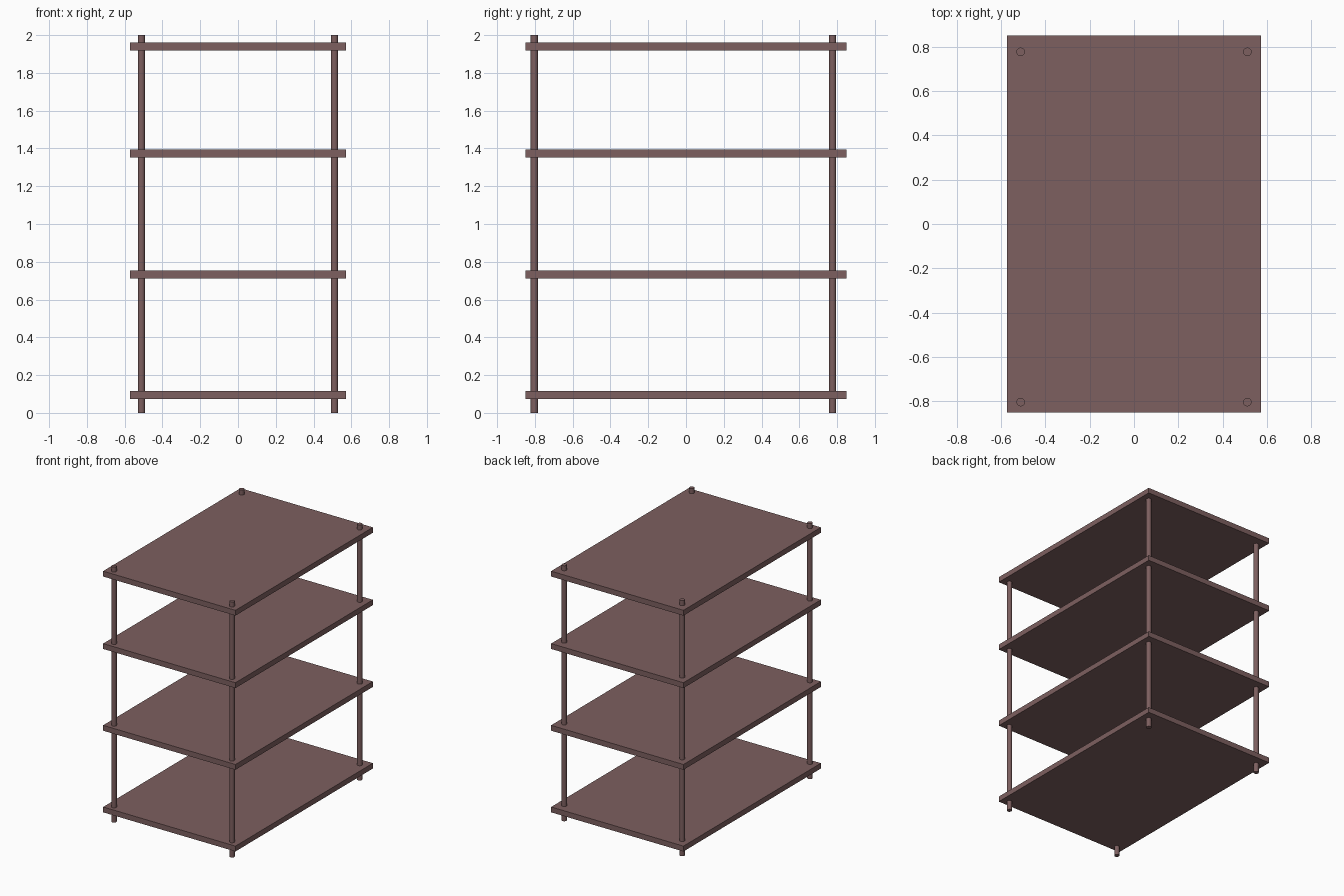
import bpy
import math

if "Cube" in bpy.data.objects:
    bpy.data.objects.remove(bpy.data.objects["Cube"])

# One dusty brown colour for the whole rack
wood = bpy.data.materials.new("dusty_brown")
wood.diffuse_color = (0.205, 0.115, 0.115, 1.0)
wood.use_nodes = True
wood.node_tree.nodes["Principled BSDF"].inputs["Base Color"].default_value = wood.diffuse_color


def shelf(name, z):
    bpy.ops.mesh.primitive_cube_add(size=1, location=(0, 0, z))
    ob = bpy.context.object
    ob.name = name
    ob.scale = (1.146, 1.70, 0.042)
    bpy.ops.object.transform_apply(location=False, rotation=False, scale=True)
    ob.data.materials.append(wood)


def post(name, x, y):
    bpy.ops.mesh.primitive_cylinder_add(vertices=32, radius=0.019, depth=2.0,
                                        location=(x, y, 1.0))
    ob = bpy.context.object
    ob.name = name
    ob.data.materials.append(wood)
    bpy.ops.object.shade_smooth_by_angle(angle=math.radians(35))


# Four shelves, the top gap slightly smaller
for name, z in (("bottom_shelf", 0.094), ("lower_shelf", 0.733),
                ("upper_shelf", 1.373), ("top_shelf", 1.940)):
    shelf(name, z)

# Four round corner posts running the full height
for side, x in (("left", -0.511), ("right", 0.511)):
    for end, y in (("front", -0.803), ("back", 0.776)):
        post(f"{end}_{side}_post", x, y)
